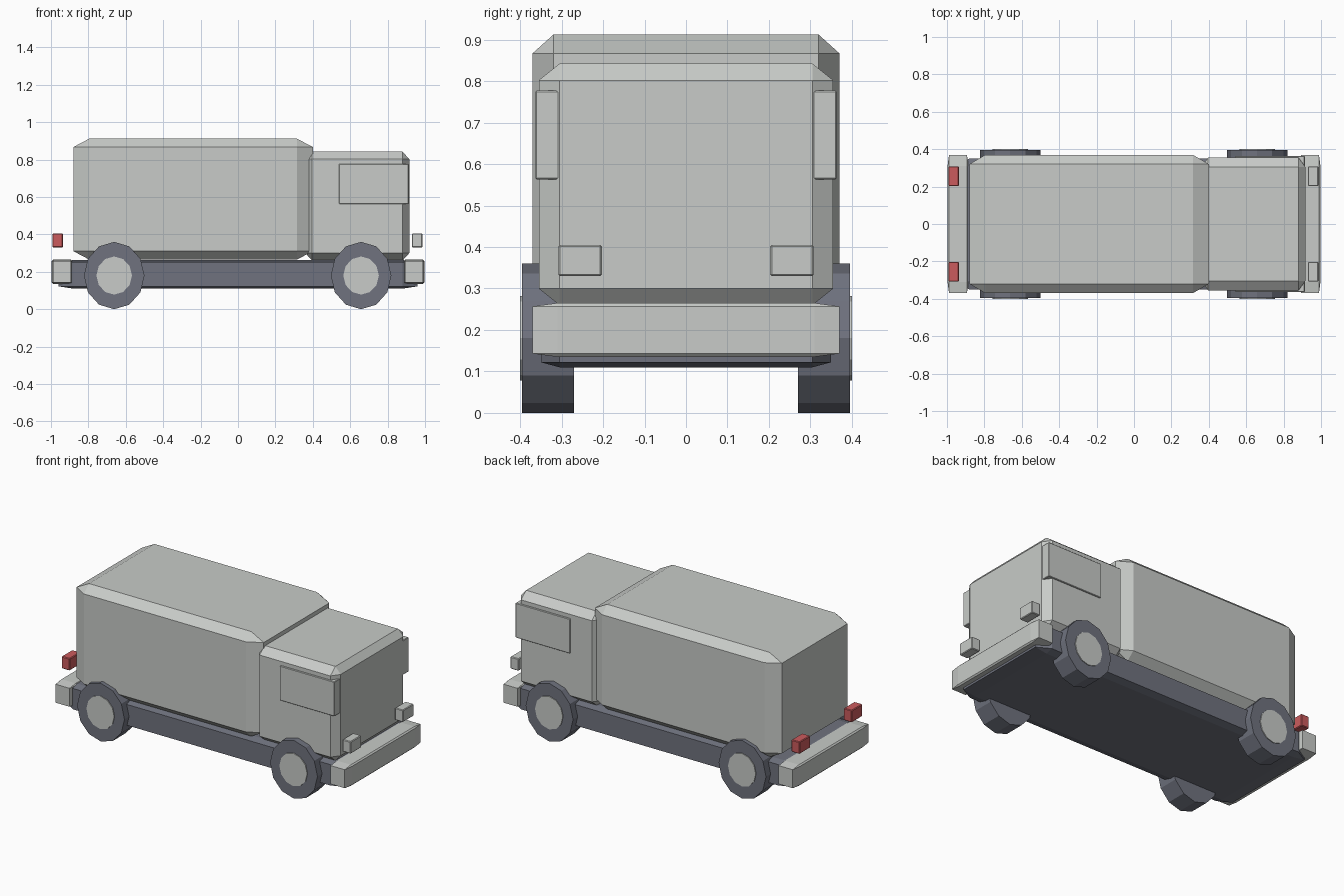
import bpy, bmesh, math
from mathutils import Matrix, Vector

if "Cube" in bpy.data.objects:
    bpy.data.objects.remove(bpy.data.objects["Cube"], do_unlink=True)


def material(name, rgb):
    m = bpy.data.materials.new(name)
    m.use_nodes = True
    m.diffuse_color = (*rgb, 1)
    m.node_tree.nodes["Principled BSDF"].inputs["Base Color"].default_value = (*rgb, 1)
    return m


GREY = material("light_grey", (0.58, 0.60, 0.58))
DARK = material("dark_slate", (0.16, 0.17, 0.21))
RED = material("tail_red", (0.60, 0.105, 0.11))


def finish(name, bm, mat):
    bmesh.ops.recalc_face_normals(bm, faces=bm.faces)
    mesh = bpy.data.meshes.new(name)
    bm.to_mesh(mesh)
    bm.free()
    mesh.materials.append(mat)
    ob = bpy.data.objects.new(name, mesh)
    bpy.context.collection.objects.link(ob)
    return ob


def box(name, mat, x, y, z, cut):
    """Box between the given ranges, chamfered by a different amount per axis."""
    low, high = Vector((x[0], y[0], z[0])), Vector((x[1], y[1], z[1]))
    size, cut = high - low, Vector(cut)
    bm = bmesh.new()
    bmesh.ops.create_cube(bm, size=1)
    bmesh.ops.scale(bm, vec=[s / c for s, c in zip(size, cut)], verts=bm.verts)
    bmesh.ops.bevel(bm, geom=bm.edges[:], offset=1, segments=1, affect='EDGES')
    bmesh.ops.scale(bm, vec=cut, verts=bm.verts)
    bmesh.ops.translate(bm, vec=(low + high) / 2, verts=bm.verts)
    return finish(name, bm, mat)


def disc(name, mat, x, y0, y1, rx, rz):
    """Twelve-sided cylinder on the y axis with a corner pointing up."""
    bm = bmesh.new()
    bmesh.ops.create_cone(bm, cap_ends=True, segments=12, radius1=1, radius2=1, depth=1)
    bmesh.ops.rotate(bm, matrix=Matrix.Rotation(math.pi / 2, 3, 'X'), verts=bm.verts)
    bmesh.ops.scale(bm, vec=(rx, abs(y1 - y0), rz), verts=bm.verts)
    bmesh.ops.translate(bm, vec=(x, (y0 + y1) / 2, 0.18), verts=bm.verts)
    return finish(name, bm, mat)


# Bodywork
box("cargo_body", GREY, (-0.88, 0.40), (-0.37, 0.37), (0.265, 0.912), (0.085, 0.05, 0.045))
box("cab", GREY, (0.36, 0.916), (-0.355, 0.355), (0.26, 0.842), (0.036, 0.05, 0.04))
box("cab_window_band", GREY, (0.54, 0.913), (-0.363, 0.363), (0.563, 0.777), (0.003, 0.003, 0.003))

# Chassis and bumpers
box("chassis", DARK, (-0.96, 0.96), (-0.35, 0.35), (0.11, 0.263), (0.08, 0.045, 0.012))
box("front_bumper", GREY, (0.885, 0.997), (-0.37, 0.37), (0.135, 0.265), (0.008, 0.06, 0.008))
box("rear_bumper", GREY, (-0.997, -0.885), (-0.37, 0.37), (0.135, 0.265), (0.008, 0.06, 0.008))

# Lamps and wheels on both sides
for side, s in (("left", 1), ("right", -1)):
    lamp_y = sorted((s * 0.203, s * 0.308))
    soft = (0.004, 0.004, 0.004)
    box("headlight_" + side, GREY, (0.93, 0.986), lamp_y, (0.33, 0.405), soft)
    box("tail_light_" + side, RED, (-0.992, -0.936), lamp_y, (0.33, 0.405), soft)
    for end, x in (("front", 0.658), ("rear", -0.662)):
        disc(f"{end}_wheel_{side}", DARK, x, s * 0.27, s * 0.395, 0.162, 0.18)
        disc(f"{end}_hub_{side}", GREY, x, s * 0.29, s * 0.40, 0.095, 0.102)
